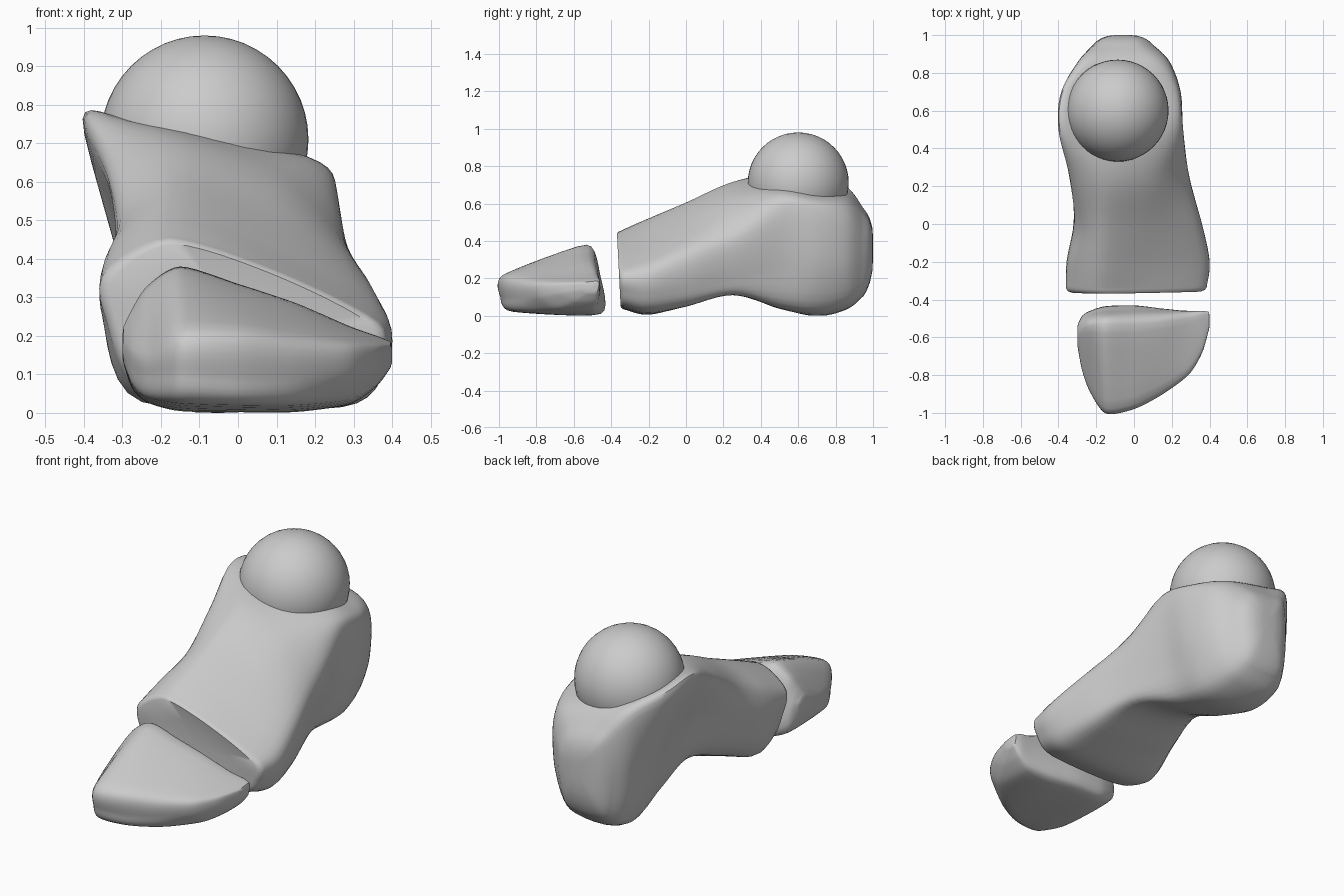
import bpy, bmesh, math
from mathutils import Vector

if "Cube" in bpy.data.objects:
    bpy.data.objects.remove(bpy.data.objects["Cube"])


def curve_point(p0, p1, p2, p3, t, k):
    """Cardinal spline between p1 and p2 with tangent strength k."""
    m1, m2 = (p2 - p0) * k, (p3 - p1) * k
    t2, t3 = t * t, t * t * t
    return (p1 * (2 * t3 - 3 * t2 + 1) + m1 * (t3 - 2 * t2 + t)
            + p2 * (3 * t2 - 2 * t3) + m2 * (t3 - t2))


def smooth_ring(pts, steps, k):
    n = len(pts)
    return [curve_point(pts[i - 1], pts[i], pts[(i + 1) % n], pts[(i + 2) % n], s / steps, k)
            for i in range(n) for s in range(steps)]


def cap_rings(ring, axis, cap):
    """Shrinking copies of the end ring, each (scale, shift along axis)."""
    c = sum(ring, Vector()) / len(ring)
    return [[c + (p - c) * s + axis * d for p in ring] for s, d in cap]


def loft(name, sections, axis, start_cap, end_cap, k, k_long=.5, steps=6, shape=None):
    rings = [smooth_ring(s, steps, k) for s in sections]
    last = len(rings) - 1
    full = []
    for i in range(last):
        a, b, c, d = (rings[max(i - 1, 0)], rings[i], rings[i + 1], rings[min(i + 2, last)])
        for s in range(steps):
            full.append([curve_point(*q, s / steps, k_long) for q in zip(a, b, c, d)])
    full.append(rings[-1])
    full = cap_rings(rings[0], axis, start_cap)[::-1] + full + cap_rings(rings[-1], axis, end_cap)

    bm = bmesh.new()
    vs = []
    for r in full:
        row = []
        for p in r:
            p = shape(p.copy()) if shape else p
            row.append(bm.verts.new((p.x, p.y, max(p.z, 0.0))))
        vs.append(row)
    n = len(vs[0])
    for r0, r1 in zip(vs, vs[1:]):
        for j in range(n):
            bm.faces.new((r0[j], r0[(j + 1) % n], r1[(j + 1) % n], r1[j]))
    for row in (vs[0], vs[-1]):
        c = bm.verts.new(sum((v.co for v in row), Vector()) / n)
        for j in range(n):
            bm.faces.new((row[j], row[(j + 1) % n], c))
    bmesh.ops.recalc_face_normals(bm, faces=bm.faces)
    me = bpy.data.meshes.new(name)
    bm.to_mesh(me)
    bm.free()
    ob = bpy.data.objects.new(name, me)
    bpy.context.collection.objects.link(ob)
    finish(ob, 40)
    return ob


def finish(ob, angle):
    bpy.ops.object.select_all(action='DESELECT')
    ob.select_set(True)
    bpy.context.view_layer.objects.active = ob
    bpy.ops.object.shade_smooth_by_angle(angle=math.radians(angle))


# Foot body: x,z outlines from the ball of the foot back to the heel
# order: sole left, sole right, right side, right shoulder, top, ridge, left shoulder, left side
body_y = [-.335, -.2, 0, .25, .5, .7, .86, .95]
body_xz = [
    [(-.23, .05), (.26, .045), (.365, .13), (.365, .235), (.1, .37), (-.18, .455), (-.345, .365), (-.345, .25)],
    [(-.25, .03), (.27, .015), (.385, .12), (.375, .265), (.1, .42), (-.17, .52), (-.335, .42), (-.35, .25)],
    [(-.21, .10), (.25, .05), (.345, .15), (.34, .34), (.1, .505), (-.16, .605), (-.305, .51), (-.31, .32)],
    [(-.18, .17), (.20, .11), (.27, .20), (.285, .43), (.12, .615), (-.16, .715), (-.34, .65), (-.275, .42)],
    [(-.18, .085), (.14, .05), (.22, .25), (.26, .55), (.18, .665), (-.25, .755), (-.40, .76), (-.29, .42)],
    [(-.20, .03), (.11, .025), (.22, .25), (.245, .54), (.17, .635), (-.25, .73), (-.385, .735), (-.30, .36)],
    [(-.21, .06), (.07, .06), (.17, .25), (.185, .50), (.11, .605), (-.15, .665), (-.29, .67), (-.275, .36)],
    [(-.175, .125), (.03, .125), (.09, .27), (.095, .44), (.03, .535), (-.11, .565), (-.20, .555), (-.215, .34)],
]


def lean_front(p):
    # front face leans forward at the top
    if p.y < -.2:
        p.y -= .05 * (p.z - .2) * min(1, (-.2 - p.y) / .14)
    return p


loft("foot_body", [[Vector((x, y, z)) for x, z in row] for y, row in zip(body_y, body_xz)],
     Vector((0, 1, 0)), [(.975, -.014), (.92, -.022), (.5, -.012)],
     [(.88, .018), (.72, .034), (.5, .046), (.25, .05)], .42, shape=lean_front)

# Toe block: y,z outlines from the inner side to the outer side
# order: sole front, front, top front, top back, back, sole back
toe_x = [-.297, -.275, -.235, -.15, 0, .15, .29, .36, .396]
toe_yz = [
    [(-.62, .13), (-.66, .15), (-.65, .18), (-.58, .225), (-.53, .2), (-.54, .13)],
    [(-.74, .075), (-.77, .11), (-.76, .165), (-.56, .27), (-.50, .2), (-.50, .07)],
    [(-.84, .04), (-.88, .1), (-.86, .165), (-.54, .33), (-.48, .2), (-.48, .035)],
    [(-.93, .025), (-.99, .1), (-.975, .215), (-.53, .38), (-.46, .2), (-.46, .012)],
    [(-.91, .02), (-.965, .09), (-.955, .215), (-.53, .335), (-.455, .2), (-.455, .01)],
    [(-.83, .02), (-.89, .09), (-.88, .195), (-.52, .285), (-.46, .19), (-.47, .01)],
    [(-.70, .035), (-.785, .1), (-.78, .18), (-.50, .225), (-.46, .17), (-.485, .03)],
    [(-.60, .075), (-.675, .12), (-.67, .175), (-.48, .2), (-.46, .17), (-.48, .075)],
    [(-.53, .12), (-.56, .14), (-.555, .175), (-.475, .185), (-.465, .165), (-.48, .12)],
]
loft("toe_block", [[Vector((x, y, z)) for y, z in row] for x, row in zip(toe_x, toe_yz)],
     Vector((1, 0, 0)), [(.6, -.003)], [(.6, .004)], .33, k_long=.4)

# Ankle ball
bpy.ops.mesh.primitive_uv_sphere_add(segments=48, ring_count=24, radius=.27, location=(-.087, .6, .71))
ball = bpy.context.object
ball.name = "ankle_ball"
finish(ball, 60)
